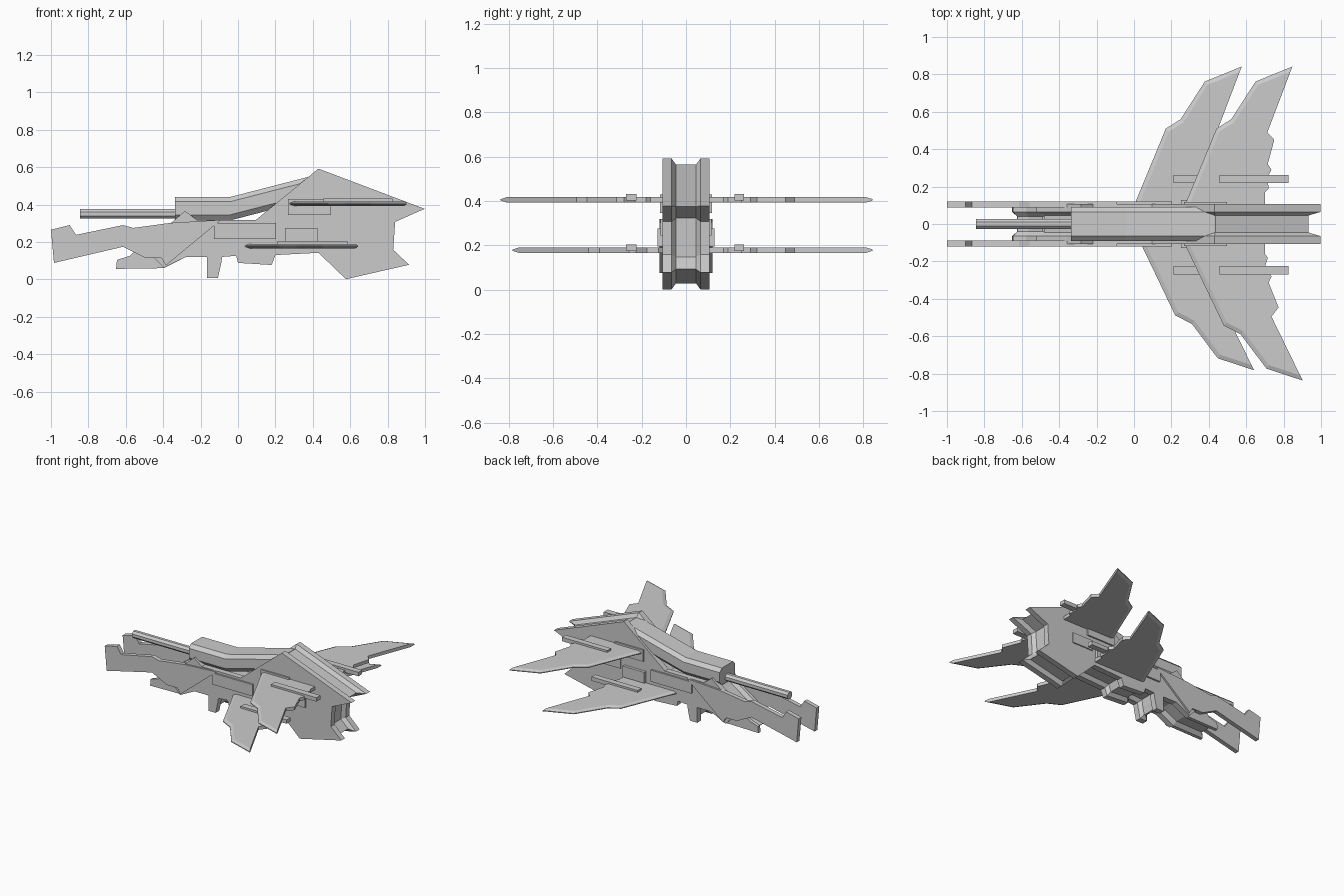
import bpy, bmesh, math
from mathutils import Vector

if "Cube" in bpy.data.objects:
    bpy.data.objects.remove(bpy.data.objects["Cube"])


def loft(name, rings):
    """Closed rings of equal length joined by faces, with flat end caps."""
    bm = bmesh.new()
    vs = [[bm.verts.new(p) for p in ring] for ring in rings]
    n = len(vs[0])
    for a, b in zip(vs, vs[1:]):
        for i in range(n):
            j = (i + 1) % n
            bm.faces.new((a[i], a[j], b[j], b[i]))
    bm.faces.new(vs[0])
    bm.faces.new(vs[-1])
    bmesh.ops.remove_doubles(bm, verts=bm.verts, dist=1e-5)
    bmesh.ops.recalc_face_normals(bm, faces=bm.faces)
    me = bpy.data.meshes.new(name)
    bm.to_mesh(me)
    bm.free()
    ob = bpy.data.objects.new(name, me)
    bpy.context.collection.objects.link(ob)
    return ob


def inset(pts, dist):
    """Mitred inward offset; dist holds one distance per edge i -> i+1."""
    n = len(pts)
    p = [Vector(q) for q in pts]
    s = 1 if sum(p[i - 1].cross(p[i]) for i in range(n)) > 0 else -1
    out = []
    for i in range(n):
        e0 = (p[i] - p[i - 1]).normalized()
        e1 = (p[(i + 1) % n] - p[i]).normalized()
        n0, n1 = (Vector((-e.y, e.x)) * s for e in (e0, e1))
        d0, d1 = dist[i - 1], dist[i]
        det = n0.cross(n1)
        if abs(det) < 1e-3:
            out.append(p[i] + n0 * d0)
        else:
            out.append(p[i] + Vector((d0 * n1.y - d1 * n0.y, n0.x * d1 - n1.x * d0)) / det)
    return out


def side_ring(pts, y):
    return [(x, y, z) for x, z in pts]


def grooved(name, pts, outer, shoulder, core, d):
    """Side profile across y: two outer slabs with a recessed middle."""
    small = inset(pts, [d] * len(pts))
    loft(name, [side_ring(pts, -outer), side_ring(pts, -shoulder), side_ring(small, -core),
                side_ring(small, core), side_ring(pts, shoulder), side_ring(pts, outer)])


def box(name, x0, x1, y0, y1, z0, z1):
    loft(name, [[(x, y0, z0), (x, y1, z0), (x, y1, z1), (x, y0, z1)] for x in (x0, x1)])


# main hull
hull = [(.43, .592), (.998, .377), (.84, .307), (.83, .158), (.915, .078), (.577, .001),
        (.43, .142), (.20, .13), (.18, .077), (0, .088), (-.01, .126), (-.085, .12),
        (-.09, .085), (-.107, .008), (-.166, .008), (-.166, .12), (-.278, .12),
        (-.396, .062), (-.52, .19), (-.358, .302), (-.283, .366), (-.22, .318), (.096, .318)]
grooved("hull", hull, .107, .065, .045, .025)

# lower jaw
jaw = [(-.652, .056), (-.647, .104), (-.578, .126), (-.5, .2), (-.3, .2), (-.278, .12), (-.396, .06)]
grooved("lower_jaw", jaw, .09, .065, .04, .025)

# forward arms
arm = [(-1, .265), (-.9, .29), (-.866, .238), (-.615, .29), (-.56, .275), (-.36, .302),
       (-.09, .318), (-.385, .075), (-.41, .115), (-.497, .115), (-.615, .174), (-.984, .088)]
for side, s in (("left", 1), ("right", -1)):
    loft("arm_" + side, [side_ring(arm, s * .088), side_ring(arm, s * .12)])
    # raised side panels
    for k, (x0, x1, z0, z1, y) in enumerate([(-.128, .203, .217, .302, .12), (.25, .425, .195, .275, .128),
                                             (.454, .626, .243, .318, .115), (.267, .497, .345, .43, .118)]):
        box(f"side_panel_{side}_{k}", x0, x1, s * .09, s * y, z0, z1)

# dorsal cover, rising into the hull peak
sect = [(.065, .44), (.09, .415), (.09, .345), (.065, .315)]
sect += [(-y, z) for y, z in reversed(sect)]
loft("dorsal_cover", [[(x, y, z + dz) for y, z in sect]
                      for x, dz in ((-.337, 0), (-.043, 0), (.43, .122))])

# gun barrel
loft("gun_barrel", [[(x, .028 * math.cos(a), .35 + .028 * math.sin(a))
                     for a in (math.pi * (k + .5) / 4 for k in range(8))] for x in (-.845, -.3)])

# wings: bevelled leading edge, square notched trailing edge
lead_l = [(.245, .04), (.28, .12), (.441, .51), (.52, .56), (.65, .762), (.847, .842)]
trail_l = [(.713, .49), (.75, .45), (.715, .32), (.735, .29), (.713, .25), (.72, .19), (.70, .17), (.70, .04)]
lead_r = [(.24, -.04), (.28, -.126), (.48, -.543), (.57, -.59), (.708, -.773), (.902, -.837)]
trail_r = [(.735, -.495), (.773, -.446), (.72, -.313), (.735, -.28), (.70, -.23), (.715, -.18),
           (.70, -.16), (.70, -.04)]


def wing(name, lead, trail, dx, dy, z):
    pts = [(x + dx, y + dy) for x, y in lead + trail]
    d = [.022] * (len(lead) - 1) + [0] * (len(trail) + 1)
    small = inset(pts, d)
    loft(name, [[(x, y, z + h) for x, y in ring]
                for ring, h in ((small, -.012), (pts, -.003), (pts, .003), (small, .012))])


wing("upper_wing_left", lead_l, trail_l, 0, 0, .405)
wing("lower_wing_left", lead_l, trail_l, -.271, 0, .178)
wing("upper_wing_right", lead_r, trail_r, 0, 0, .405)
wing("lower_wing_right", lead_r, trail_r, -.26, .055, .178)

# wing pods
for side, y0, y1 in (("left", .218, .262), ("right", -.27, -.224)):
    box("upper_pod_" + side, .457, .826, y0, y1, .402, .431)
    box("lower_pod_" + side, .21, .585, y0, y1, .175, .204)
